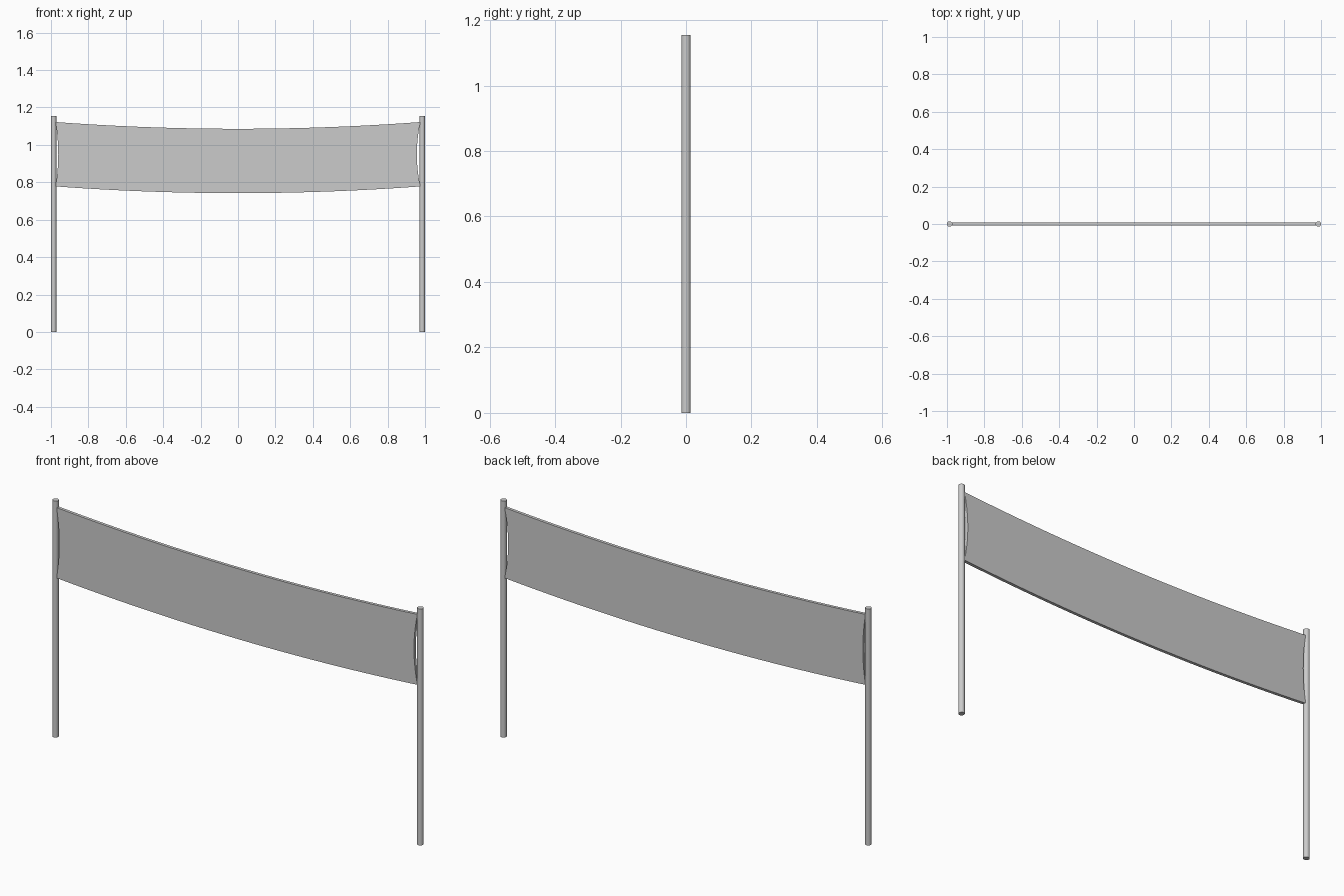
import bpy, bmesh

if "Cube" in bpy.data.objects:
    bpy.data.objects.remove(bpy.data.objects["Cube"])

POST_R, POST_H, POST_X = 0.0145, 1.155, 0.9855

# Two upright posts
for name, side in (("left_post", -1), ("right_post", 1)):
    bpy.ops.mesh.primitive_cylinder_add(vertices=20, radius=POST_R, depth=POST_H,
                                        location=(side * POST_X, 0, POST_H / 2))
    bpy.context.object.name = name
    bpy.ops.object.shade_smooth_by_angle()

# Sagging banner: a grid with parabolic sag and ends bowed inward
NX, NZ = 24, 10
bm = bmesh.new()
rows = []
for j in range(NZ + 1):
    t = j / NZ
    bow = 4 * t * (1 - t)
    row = []
    for i in range(NX + 1):
        u = 2 * i / NX - 1
        half = 0.975 - (0.014 if u < 0 else 0.019) * bow
        z = 0.742 + 0.344 * t + 0.036 * u * u
        row.append(bm.verts.new((u * half, 0, z)))
    rows.append(row)
for a, b in zip(rows, rows[1:]):
    for i in range(NX):
        bm.faces.new((a[i], a[i + 1], b[i + 1], b[i]))
mesh = bpy.data.meshes.new("banner")
bm.to_mesh(mesh)
bm.free()
banner = bpy.data.objects.new("banner", mesh)
bpy.context.collection.objects.link(banner)

# Cloth thickness
solid = banner.modifiers.new("thickness", 'SOLIDIFY')
solid.thickness = 0.015
solid.offset = 0
bpy.ops.object.select_all(action='DESELECT')
bpy.context.view_layer.objects.active = banner
banner.select_set(True)
bpy.ops.object.modifier_apply(modifier=solid.name)
bpy.ops.object.shade_smooth_by_angle()
